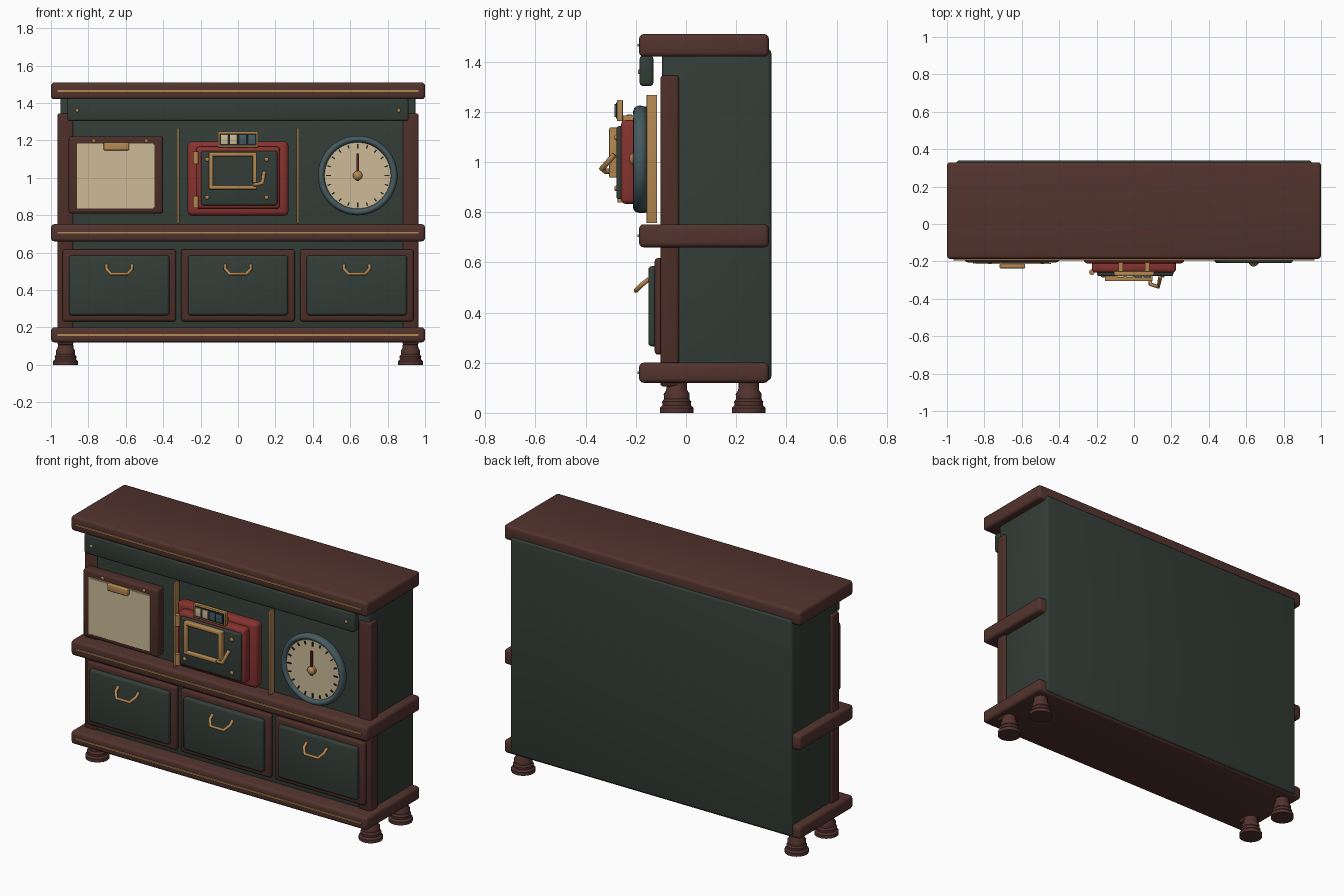
import bpy, bmesh, math
from mathutils import Vector, Matrix

old = bpy.data.objects.get("Cube")
if old:
    bpy.data.objects.remove(old, do_unlink=True)


def material(name, r, g, b):
    lin = [((c / 255 + 0.055) / 1.055) ** 2.4 for c in (r, g, b)] + [1]
    m = bpy.data.materials.new(name)
    m.use_nodes = True
    m.diffuse_color = lin
    node = m.node_tree.nodes["Principled BSDF"]
    node.inputs["Base Color"].default_value = lin
    node.inputs["Roughness"].default_value = 0.6
    return m


WOOD = material("brown wood", 82, 51, 45)
TRIM = material("dark wood trim", 77, 46, 40)
GREEN = material("dark green", 51, 61, 55)
RED = material("red enamel", 134, 51, 47)
BRASS = material("brass", 180, 136, 82)
CREAM = material("cream", 205, 187, 152)
SLATE = material("slate blue", 70, 90, 96)
DARK = material("near black", 34, 34, 34)
NEEDLE = material("needle red", 90, 36, 30)


def finish(name, bm, mat, smooth=True):
    bmesh.ops.recalc_face_normals(bm, faces=bm.faces)
    me = bpy.data.meshes.new(name)
    bm.to_mesh(me)
    bm.free()
    me.materials.append(mat)
    ob = bpy.data.objects.new(name, me)
    bpy.context.collection.objects.link(ob)
    if smooth:
        bpy.ops.object.select_all(action="DESELECT")
        ob.select_set(True)
        bpy.context.view_layer.objects.active = ob
        bpy.ops.object.shade_smooth_by_angle(angle=math.radians(40))
    return ob


def box(name, x, y, z, mat, bevel=0.0):
    """Box from (min, max) pairs with rounded edges."""
    bm = bmesh.new()
    bmesh.ops.create_cube(bm, size=1)
    for v in bm.verts:
        v.co = [(a + b) / 2 + c * (b - a) for (a, b), c in zip((x, y, z), v.co)]
    if bevel:
        bmesh.ops.bevel(bm, geom=bm.edges[:], offset=bevel, segments=3,
                        profile=0.5, affect="EDGES")
    return finish(name, bm, mat)


def lathe(name, profile, loc, mat, axis="Z", sides=32):
    """Spin (radius, height) points; axis Y turns height towards the front."""
    bm = bmesh.new()
    pts = [(0, profile[0][1])] + profile + [(0, profile[-1][1])]
    vs = [bm.verts.new((r, 0, h)) for r, h in pts]
    es = [bm.edges.new(p) for p in zip(vs, vs[1:])]
    bmesh.ops.spin(bm, geom=vs + es, cent=(0, 0, 0), axis=(0, 0, 1),
                   angle=math.tau, steps=sides, use_duplicate=False)
    bmesh.ops.remove_doubles(bm, verts=bm.verts, dist=1e-5)
    rot = Matrix.Rotation(math.pi / 2, 4, "X") if axis == "Y" else Matrix()
    bm.transform(Matrix.Translation(loc) @ rot)
    return finish(name, bm, mat)


def tube(name, points, radius, mat):
    cu = bpy.data.curves.new(name, "CURVE")
    cu.dimensions = "3D"
    cu.bevel_depth = radius
    cu.bevel_resolution = 2
    cu.use_fill_caps = True
    sp = cu.splines.new("POLY")
    sp.points.add(len(points) - 1)
    for p, co in zip(sp.points, points):
        p.co = (*co, 1)
    cu.materials.append(mat)
    ob = bpy.data.objects.new(name, cu)
    bpy.context.collection.objects.link(ob)
    return ob


def rivet(name, x, y, z, r=0.011):
    return lathe(name, [(r, 0), (r * 0.85, r * 0.5), (r * 0.45, r * 0.8)],
                 (x, y, z), BRASS, "Y", 12)


# Carcass, shelves and corner posts
box("cabinet_body", (-0.95, 0.95), (-0.095, 0.34), (0.13, 1.45), GREEN, 0.015)
for name, z0, z1 in (("base_shelf", 0.12, 0.2), ("middle_shelf", 0.66, 0.752),
                     ("top_slab", 1.42, 1.51)):
    box(name, (-1, 1), (-0.187, 0.33), (z0, z1), WOOD, 0.018)
    zm = (z0 + z1) / 2
    box(name + "_brass_strip", (-0.965, 0.965), (-0.194, -0.18),
        (zm - 0.005, zm + 0.005), BRASS)
FOOT = [(0.067, 0), (0.067, 0.02), (0.057, 0.03), (0.058, 0.045), (0.05, 0.055),
        (0.052, 0.075), (0.042, 0.09), (0.04, 0.13)]
for s, side in ((1, "left"), (-1, "right")):
    xs = sorted((s * 0.88, s * 0.965))
    box("front_post_" + side, xs, (-0.102, -0.028), (0.105, 1.345), TRIM, 0.012)
    for y, end in ((-0.037, "front"), (0.25, "back")):
        lathe(f"foot_{end}_{side}", FOOT, (s * 0.922, y, 0), WOOD)
    rivet("header_rivet_" + side, s * 0.86, -0.183, 1.36)
    box("brass_divider_" + side, sorted((s * 0.314, s * 0.326)),
        (-0.157, -0.115), (0.757, 1.267), BRASS, 0.002)
box("header_panel", (-0.912, 0.912), (-0.185, -0.13), (1.303, 1.425), GREEN, 0.014)

# Drawers
for i, cx in enumerate((-0.635, 0, 0.635), 1):
    box(f"drawer_frame_{i}", (cx - 0.304, cx + 0.304), (-0.125, -0.09),
        (0.232, 0.617), TRIM, 0.014)
    box(f"drawer_front_{i}", (cx - 0.268, cx + 0.268), (-0.15, -0.11),
        (0.265, 0.585), GREEN, 0.014)
    half = [(-0.068, -0.148, 0.533), (-0.068, -0.175, 0.512), (-0.045, -0.2, 0.487)]
    path = half + [(-x, y, z) for x, y, z in reversed(half)]
    tube(f"drawer_handle_{i}", [(cx + x, y, z) for x, y, z in path], 0.009, BRASS)

# Paper board
box("board_frame", (-0.905, -0.4), (-0.205, -0.135), (0.808, 1.222), TRIM, 0.016)
box("paper_back_sheet", (-0.86, -0.455), (-0.21, -0.2), (0.835, 1.183), CREAM)
box("paper_front_sheet", (-0.845, -0.444), (-0.215, -0.209), (0.838, 1.18), CREAM)
box("paper_clip", (-0.718, -0.582), (-0.237, -0.212), (1.147, 1.19), BRASS, 0.006)
for x in (-0.77, -0.49):
    rivet("board_pin", x, -0.203, 1.197)

# Red firebox with door
box("firebox_base", (-0.27, 0.27), (-0.212, -0.14), (0.797, 1.195), RED, 0.025)
box("firebox_rim", (-0.225, 0.225), (-0.26, -0.19), (0.833, 1.167), RED, 0.02)
box("firebox_door", (-0.197, 0.21), (-0.278, -0.25), (0.853, 1.143), GREEN, 0.01)
X0, X1, Z0, Z1, W = -0.155, 0.1, 0.938, 1.137, 0.022
for name, xs, zs in (("top", (X0, X1), (Z1 - W, Z1)), ("bottom", (X0, X1), (Z0, Z0 + W)),
                     ("right", (X0, X0 + W), (Z0, Z1)), ("left", (X1 - W, X1), (Z0, Z1))):
    box("door_window_frame_" + name, xs, (-0.306, -0.27), zs, BRASS, 0.005)
box("door_window", (X0 + W, X1 - W), (-0.288, -0.27), (Z0 + W, Z1 - W), GREEN)
tube("door_handle", [(0.085, -0.275, 0.965), (0.088, -0.322, 0.963),
                     (0.13, -0.336, 0.972), (0.14, -0.285, 1.03)], 0.011, BRASS)
for x in (-0.165, 0.153):
    for z in (0.895, 1.098):
        rivet("door_rivet", x, -0.276, z, 0.012)
for z in (0.838, 1.075):
    lathe("door_hinge", [(0.015, 0), (0.015, 0.066)], (-0.225, -0.258, z), BRASS, sides=16)

# Counter above the door
box("counter_frame", (-0.108, 0.108), (-0.276, -0.252), (1.163, 1.248), BRASS, 0.004)
box("counter_window", (-0.098, 0.098), (-0.279, -0.27), (1.173, 1.238), DARK)
for i, mat in enumerate((CREAM, CREAM, SLATE, SLATE)):
    cx = -0.072 + i * 0.048
    box(f"counter_digit_{i + 1}", (cx - 0.02, cx + 0.02), (-0.286, -0.277),
        (1.18, 1.231), mat, 0.002)
for x in (-0.07, 0.07):
    box("counter_bracket", (x - 0.012, x + 0.012), (-0.255, -0.205), (1.16, 1.185), BRASS)

# Round gauge
C = Vector((0.64, 0, 1.012))
ring = [(0.195 + 0.018 * math.cos(a), 0.183 + 0.026 * math.sin(a))
        for a in [math.radians(-90 + 20 * k) for k in range(14)]]
lathe("gauge_rim", ring + [(0.176, 0.19)], C, SLATE, "Y", 64)
lathe("gauge_face", [(0.177, 0.18), (0.177, 0.194)], C, CREAM, "Y", 64)
bm = bmesh.new()
for k in range(20):
    length = 0.026 if k % 5 == 0 else 0.018
    a = math.tau * k / 20
    bmesh.ops.create_cube(bm, size=1, matrix=Matrix.Translation(C)
                          @ Matrix.Rotation(a, 4, "Y")
                          @ Matrix.Translation((0, -0.196, 0.17 - length / 2))
                          @ Matrix.Diagonal((0.007, 0.008, length, 1)))
finish("gauge_ticks", bm, DARK, False)
box("gauge_needle", (C.x - 0.006, C.x + 0.006), (-0.21, -0.202),
    (C.z - 0.03, C.z + 0.118), NEEDLE)
lathe("gauge_hub", [(0.025, 0.19), (0.025, 0.212), (0.016, 0.222), (0.008, 0.226)],
      C, BRASS, "Y", 24)
